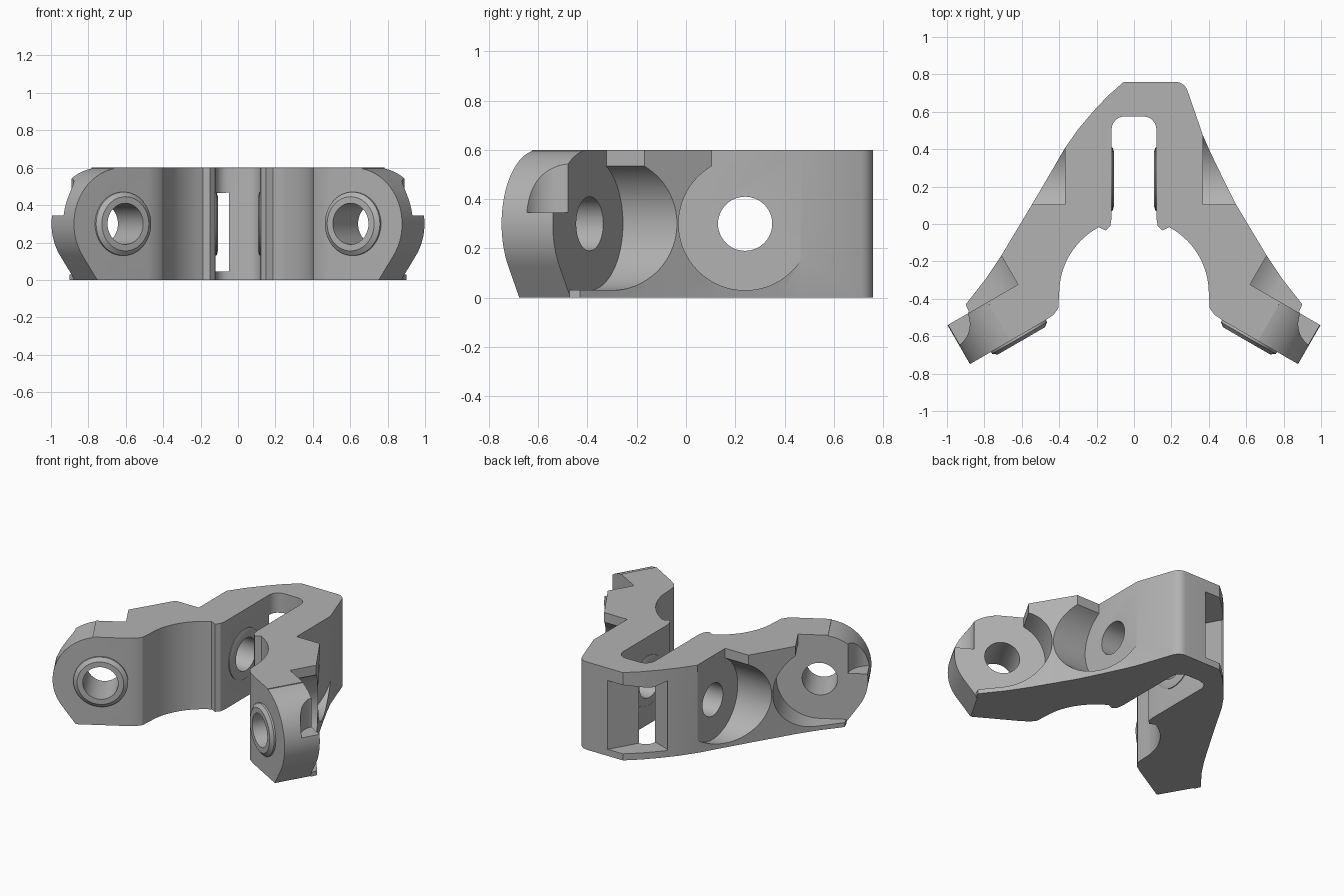
import bpy, bmesh
from math import sin, cos, radians, pi

if "Cube" in bpy.data.objects:
    bpy.data.objects.remove(bpy.data.objects["Cube"], do_unlink=True)

grey = bpy.data.materials.new("plain grey")
grey.use_nodes = True
COLOUR = (0.45, 0.45, 0.45, 1)
grey.diffuse_color = COLOUR
grey.node_tree.nodes["Principled BSDF"].inputs["Base Color"].default_value = COLOUR

C, S = cos(pi / 6), 0.5          # arm ends are turned by 30 degrees
ARM_T, MID_Z, LEG_Y = 0.834, 0.3, 0.24


def arc(r, a0, a1, steps, cx=0.0, cy=0.0):
    angles = [radians(a0 + (a1 - a0) * i / steps) for i in range(steps + 1)]
    return [(cx + r * cos(a), cy + r * sin(a)) for a in angles]


def make_object(name, bm):
    bmesh.ops.recalc_face_normals(bm, faces=bm.faces)
    mesh = bpy.data.meshes.new(name)
    bm.to_mesh(mesh)
    bm.free()
    mesh.materials.append(grey)
    obj = bpy.data.objects.new(name, mesh)
    bpy.context.collection.objects.link(obj)
    return obj


def loft(name, loops, caps=True, closed=False):
    """Skin between matching loops of points."""
    bm = bmesh.new()
    rings = [[bm.verts.new(p) for p in loop] for loop in loops]
    for a, b in zip(rings, rings[1:]):
        for i in range(len(a)):
            j = (i + 1) % len(a)
            bm.faces.new((a[i], a[j], b[j], b[i]))
    if caps:
        bm.faces.new(rings[0])
        bm.faces.new(rings[-1])
    return make_object(name, bm)


# Local frames: u runs along the part, n is the outward direction of its hole
def arm_frame(side):
    return lambda u, n, z: (side * (C * (ARM_T + u) + S * n), -S * (ARM_T + u) + C * n, MID_Z + z)


def leg_frame(side):
    return lambda u, n, z: (side * n, LEG_Y + u, MID_Z + z)


def cut(target, name, loops):
    cutter = loft(name, loops)
    cutter.hide_render = True
    mod = target.modifiers.new(name, "BOOLEAN")
    mod.operation = "DIFFERENCE"
    mod.solver = "EXACT"
    mod.object = cutter
    bpy.context.view_layer.objects.active = target
    bpy.ops.object.modifier_apply(modifier=name)
    bpy.data.objects.remove(cutter, do_unlink=True)


def cut_profile(target, name, frame, profile, n0, n1):
    cut(target, name, [[frame(u, n, z) for u, z in profile] for n in (n0, n1)])


def smooth(obj):
    bpy.ops.object.select_all(action="DESELECT")
    obj.select_set(True)
    bpy.context.view_layer.objects.active = obj
    bpy.ops.object.shade_smooth_by_angle(angle=radians(28))


# Body outline seen from above
tip = [arm_frame(1)(u, n, 0)[:2] for u, n in ((0.165, 0.03), (0.33, 0.03), (0.33, -0.21), (-0.16, -0.21))]
half = [(0.545, 0.105), (0.62, -0.02), (0.71, -0.17), (0.79, -0.29), (0.9, -0.43)] + tip
half += [(0.43, -0.485), (0.405, -0.45)]
half += arc(0.4, 0, 62, 14, 0, -0.37)
half += [(0.15, -0.035), (0.127, -0.01), (0.12, 0.03)]
half += arc(0.07, 0, 90, 6, 0.05, 0.505)
right_back = arc(0.07, 90, 20, 6, 0.22, 0.69) + [(0.37, 0.47), (0.41, 0.38), (0.48, 0.235)]
left_back = [(-0.46, 0.25), (-0.37, 0.405), (-0.3, 0.505), (-0.22, 0.6), (-0.14, 0.685), (-0.055, 0.76)]
outline = right_back + half + [(-x, y) for x, y in reversed(half)] + left_back

# Body slab with a thin chamfer round the bottom
bm = bmesh.new()
base = bm.faces.new([bm.verts.new((x, y, 0)) for x, y in outline])
top = bmesh.ops.extrude_face_region(bm, geom=[base])["geom"]
for v in top:
    if isinstance(v, bmesh.types.BMVert):
        v.co.z = 0.6
bmesh.ops.recalc_face_normals(bm, faces=bm.faces)
floor = [f for f in bm.faces if f.normal.z < -0.9]
rim = [v for f in floor for v in f.verts]
bmesh.ops.inset_region(bm, faces=floor, thickness=0.01, use_even_offset=True)
for v in rim:
    if any(abs(f.normal.z) < 0.1 for f in v.link_faces):
        v.co.z = 0.015
body = make_object("bracket_body", bm)

# Shapes cut into each side
hole = arc(0.11, 0, 352.5, 47)
arm_pocket = arc(0.27, 120, 270, 36) + [(0.7, -0.27), (0.7, 0.5), (-0.135, 0.5)]
leg_pocket = arc(0.27, 120, 360, 54) + [(0.27, 0.5), (-0.135, 0.5)]
round_end = [(0.052, 0.5)] + arc(0.3, 80, -35, 32) + [(0.156, -0.3), (0.156, -0.4), (0.6, -0.4), (0.6, 0.5)]
notch = arc(0.14, 0, 352.5, 47, 0.315, 0.045)
for side in (1, -1):
    arm, leg = arm_frame(side), leg_frame(side)
    cut_profile(body, "arm_pocket", arm, arm_pocket, 0.03, 0.6)
    cut_profile(body, "arm_round_end", arm, round_end, -0.4, 0.031)
    cut_profile(body, "arm_hole", arm, hole, -0.4, 0.3)
    cut_profile(body, "leg_pocket", leg, leg_pocket, 0.37, 0.8)
    cut_profile(body, "leg_hole", leg, hole, 0.06, 0.6)
    cut(body, "arm_notch", [[arm(u, n, z) for u, n in notch] for z in (0.045, 0.5)])

# Flared window through the back wall into the slot
window = [(0.072, 0.78, 0.52), (-0.062, 0.55, 0.46), (-0.11, 0.5, 0.46), (-0.25, 0.55, 0.52), (-0.3, 0.78, 0.52)]
cut(body, "back_window", [[(x, y, 0.045) for x, y, z in window], window])
smooth(body)

# Raised collars round the holes
def collar(name, frame, face, height):
    profile = [(0.17, 0.004), (0.17, -0.4 * height), (0.145, -height), (0.11, -height), (0.11, 0.004)]
    loops = [[frame(u, face + n, z) for u, z in arc(r, 0, 352.5, 47)] for r, n in profile]
    smooth(loft(name, loops, caps=False))


for side, word in ((1, "left"), (-1, "right")):
    collar(word + "_arm_collar", arm_frame(side), -0.21, 0.03)
    collar(word + "_leg_collar", leg_frame(side), 0.12, 0.013)
